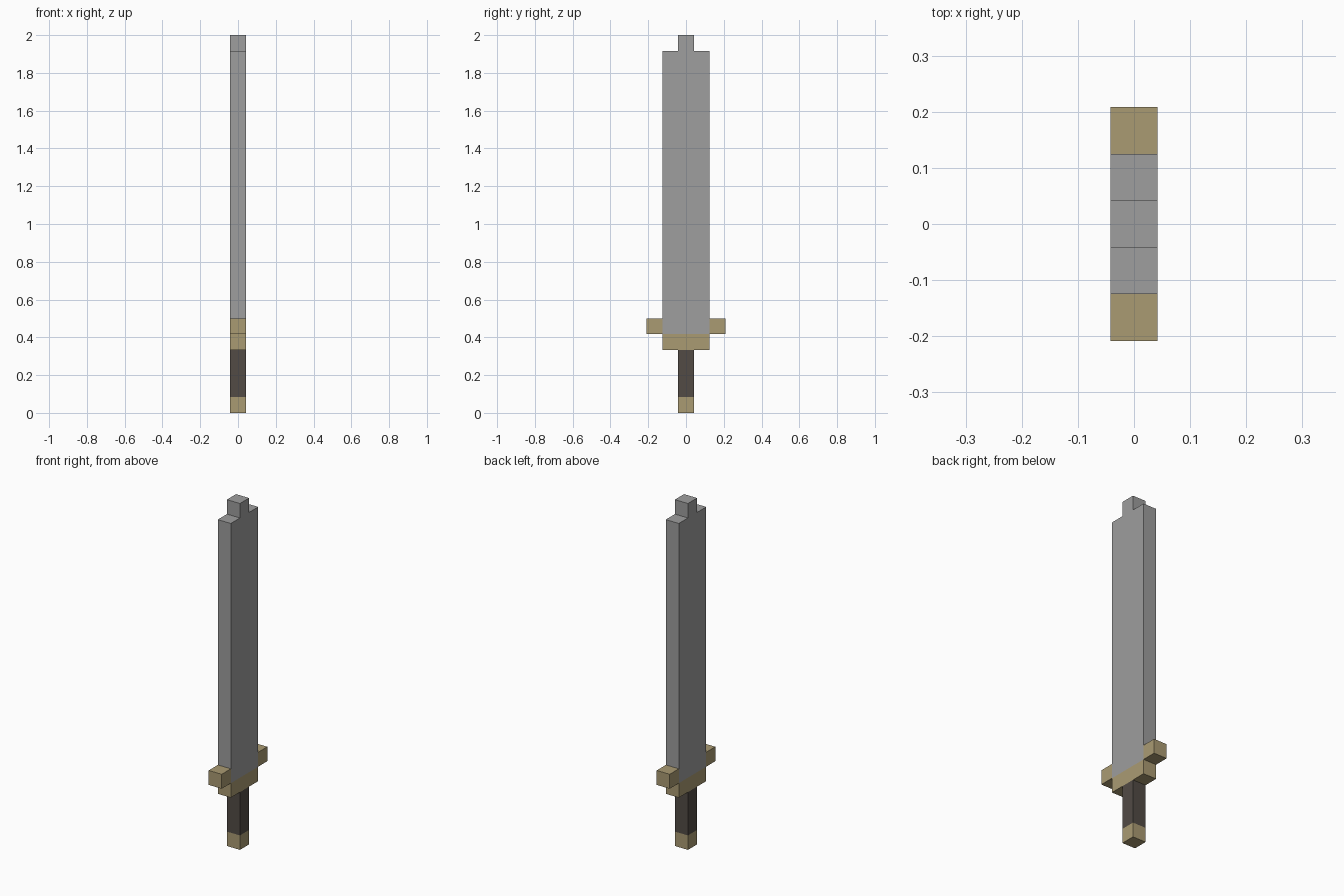
import bpy
import bmesh

cube = bpy.data.objects.get("Cube")
if cube:
    bpy.data.objects.remove(cube, do_unlink=True)

U = 2 / 24  # one block of the sword, which is 24 blocks tall


def make_material(name, rgb):
    mat = bpy.data.materials.new(name)
    mat.use_nodes = True
    color = (*rgb, 1)
    mat.diffuse_color = color
    bsdf = next(n for n in mat.node_tree.nodes if n.type == "BSDF_PRINCIPLED")
    bsdf.inputs["Base Color"].default_value = color
    return mat


def make_part(name, half, mat):
    """Mirror a half outline (y, z in blocks) across y = 0 and extrude it one block along x."""
    outline = half + [(-y, z) for y, z in reversed(half)]
    bm = bmesh.new()
    face = bm.faces.new([bm.verts.new((-U / 2, y * U, z * U)) for y, z in outline])
    ext = bmesh.ops.extrude_face_region(bm, geom=[face])
    moved = [g for g in ext["geom"] if isinstance(g, bmesh.types.BMVert)]
    bmesh.ops.translate(bm, verts=moved, vec=(U, 0, 0))
    bmesh.ops.recalc_face_normals(bm, faces=bm.faces)
    mesh = bpy.data.meshes.new(name)
    bm.to_mesh(mesh)
    bm.free()
    mesh.materials.append(mat)
    obj = bpy.data.objects.new(name, mesh)
    bpy.context.collection.objects.link(obj)
    return obj


steel = make_material("steel grey", (0.342, 0.342, 0.342))
brass = make_material("dull brass", (0.402, 0.328, 0.171))
leather = make_material("dark leather", (0.084, 0.070, 0.060))

# Handle
make_part("pommel", [(0.5, 0), (0.5, 1)], brass)
make_part("grip", [(0.5, 1), (0.5, 4)], leather)

# Stepped guard: a centre bar with a raised prong block on each end
make_part("guard", [(1.5, 4), (1.5, 5)], brass)
for side, label in ((1, "back"), (-1, "front")):
    prong = make_part(label + "_guard_prong", [(0.5, 5), (0.5, 6)], brass)
    prong.location.y = side * 2 * U

# Blade with a stepped tip
make_part("blade", [(1.5, 5), (1.5, 23), (0.5, 23), (0.5, 24)], steel)
